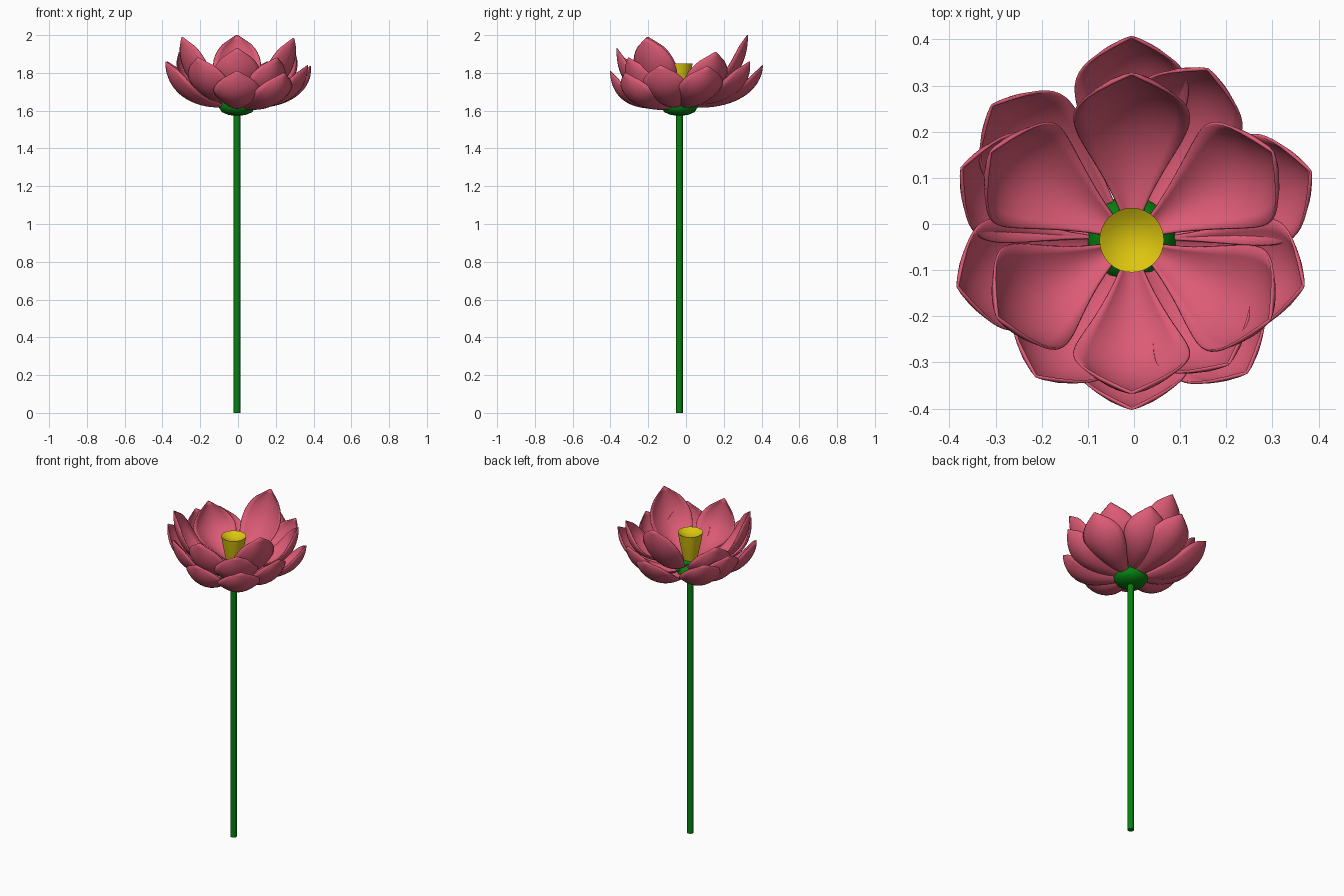
import bpy, bmesh, math
from mathutils import Vector

if "Cube" in bpy.data.objects:
    bpy.data.objects.remove(bpy.data.objects["Cube"])

CX, CY = -0.005, -0.035


def material(name, rgb):
    m = bpy.data.materials.new(name)
    m.diffuse_color = (*rgb, 1)
    m.use_nodes = True
    m.node_tree.nodes["Principled BSDF"].inputs["Base Color"].default_value = m.diffuse_color
    return m


PINK = material("petal_pink", (0.72, 0.105, 0.18))
YELLOW = material("centre_yellow", (0.72, 0.56, 0.005))
GREEN = material("stem_green", (0.002, 0.22, 0.005))


def add_object(name, verts, faces, mat, angle=50):
    me = bpy.data.meshes.new(name)
    me.from_pydata(verts, [], faces)
    bm = bmesh.new()
    bm.from_mesh(me)
    bmesh.ops.remove_doubles(bm, verts=bm.verts, dist=1e-5)
    bmesh.ops.recalc_face_normals(bm, faces=bm.faces)
    bm.to_mesh(me)
    bm.free()
    me.materials.append(mat)
    ob = bpy.data.objects.new(name, me)
    bpy.context.collection.objects.link(ob)
    bpy.ops.object.select_all(action='DESELECT')
    bpy.context.view_layer.objects.active = ob
    ob.select_set(True)
    bpy.ops.object.shade_smooth_by_angle(angle=math.radians(angle))
    return ob


def lathe(name, profile, mat, sides=32):
    n = len(profile)
    verts = [(CX + r * math.cos(2 * math.pi * i / sides),
              CY + r * math.sin(2 * math.pi * i / sides), z)
             for i in range(sides) for r, z in profile]
    faces = [(i * n + j, (i + 1) % sides * n + j, (i + 1) % sides * n + j + 1, i * n + j + 1)
             for i in range(sides) for j in range(n - 1)]
    return add_object(name, verts, faces, mat)


def petal(name, deg, points, half_width, cup):
    """Cupped, pointed petal swept along a cubic (radius, height) curve."""
    p = [Vector(q) for q in points]
    a = math.radians(deg)
    out, side = Vector((math.cos(a), math.sin(a), 0)), Vector((-math.sin(a), math.cos(a), 0))
    up = Vector((0, 0, 1))
    rows, cols = 20, 10
    verts, faces = [], []
    for i in range(rows + 1):
        t = i / rows
        u = 1 - t
        c = p[0] * u**3 + p[1] * 3 * u * u * t + p[2] * 3 * u * t * t + p[3] * t**3
        d = ((p[1] - p[0]) * u * u + (p[2] - p[1]) * 2 * u * t + (p[3] - p[2]) * t * t).normalized()
        # outline: narrow claw, broad rounded end, tiny pointed tip
        if t < 0.62:
            w = 0.1 + 0.9 * math.sin(t / 0.62 * math.pi / 2) ** 1.15
        else:
            k = (t - 0.62) / 0.35
            w = max(math.sqrt(max(0, 1 - k * k)), 0.02 + 2.6 * u)
            w = min(w, 1)
        w *= half_width
        for j in range(cols + 1):
            s = 2 * j / cols - 1
            lift = cup * w * s * s
            r, z = c.x - d.y * lift, c.y + d.x * lift
            verts.append(out * r + side * (w * s) + up * z + Vector((CX, CY, 0)))
    m = cols + 1
    for i in range(rows):
        for j in range(cols):
            k = i * m + j
            faces.append((k, k + 1, k + m + 1, k + m))
    ob = add_object(name, verts, faces, PINK)
    sol = ob.modifiers.new("thickness", 'SOLIDIFY')
    sol.thickness = 0.006
    sol.offset = 0


# stem
lathe("stem", [(0, 0), (0.018, 0), (0.018, 1.6), (0, 1.6)], GREEN, 16)

# green cup under the petals
lathe("calyx", [(0, 1.573), (0.045, 1.577), (0.08, 1.592), (0.097, 1.618),
                (0.092, 1.645), (0.07, 1.672), (0.04, 1.687), (0, 1.69)], GREEN)

# yellow seed head with a shallow dished top
lathe("seed_head", [(0, 1.66), (0.035, 1.67), (0.046, 1.72), (0.06, 1.79), (0.07, 1.85),
                    (0.05, 1.836), (0.025, 1.826), (0, 1.823)], YELLOW)

# inner ring: angle, tip radius, tip height
inner = [(90, 0.36, 2.0), (-30, 0.345, 1.985), (210, 0.335, 1.99),
         (32, 0.36, 1.91), (-90, 0.33, 1.93), (148, 0.36, 1.91)]
for i, (deg, r, z) in enumerate(inner):
    petal(f"inner_petal_{i + 1}", deg,
          [(0.03, 1.67), (0.24, 1.66), (r * 1.01, z - 0.18), (r, z)], 0.125, 0.45)

# outer ring, lower and more open: angle, tip radius, tip height, base height
outer = [(90, 0.44, 1.84, 1.625), (66, 0.405, 1.86, 1.64), (21, 0.415, 1.835, 1.625),
         (-15, 0.385, 1.84, 1.625), (-49, 0.38, 1.80, 1.615), (-52, 0.34, 1.88, 1.66),
         (-90, 0.365, 1.81, 1.62), (-125, 0.36, 1.88, 1.65), (-165, 0.39, 1.86, 1.625),
         (157, 0.40, 1.86, 1.625), (136, 0.42, 1.84, 1.625)]
for i, (deg, r, z, base) in enumerate(outer):
    petal(f"outer_petal_{i + 1}", deg,
          [(0.03, base), (0.24, base - 0.03), (r * 0.98, z - 0.16), (r, z)], 0.122, 0.45)
